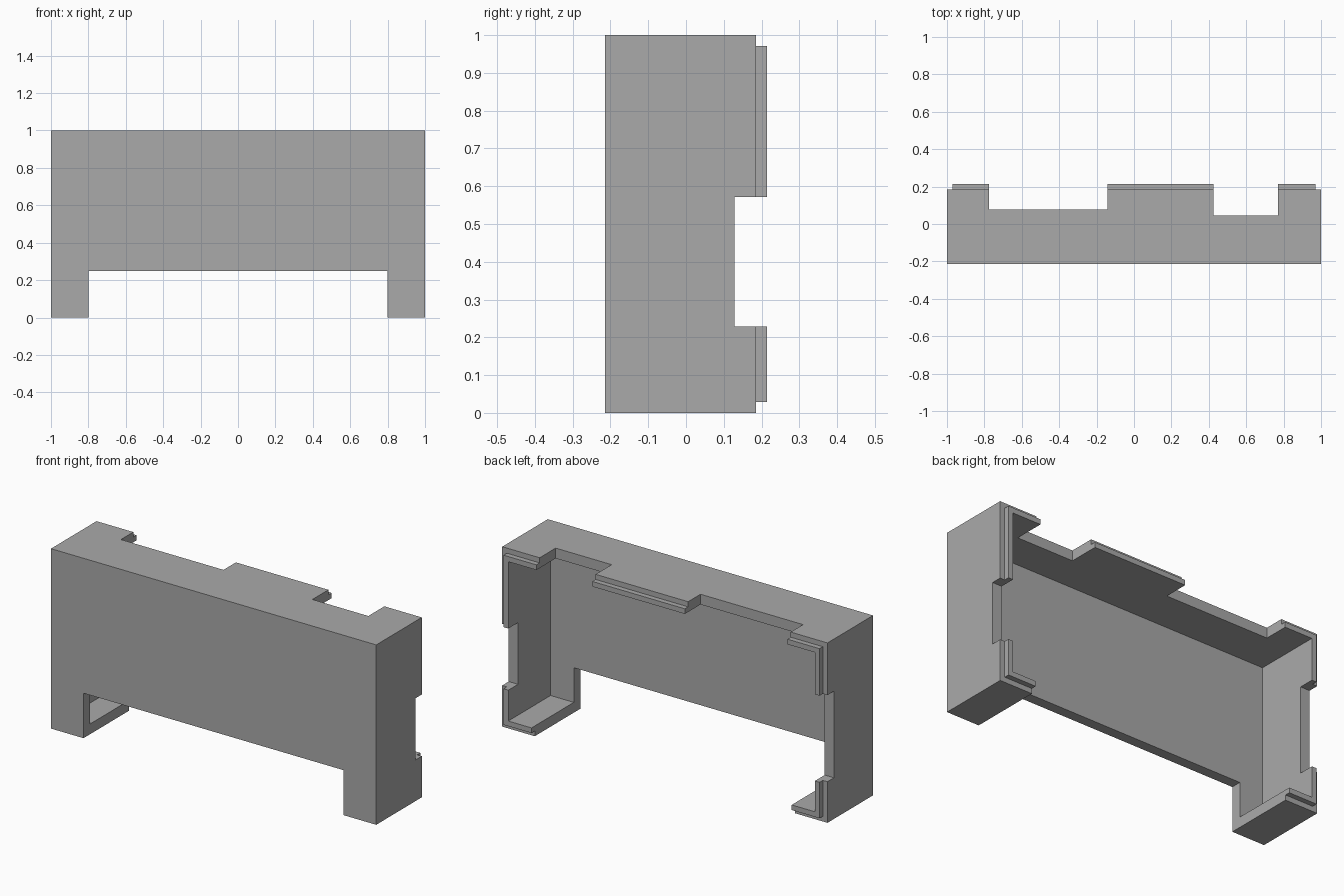
import bpy

if "Cube" in bpy.data.objects:
    bpy.data.objects.remove(bpy.data.objects["Cube"], do_unlink=True)

UNIT = 2 / 70              # one lip width; walls are two of these
WALL = 2 * UNIT
FRONT, BACK, LIP = -0.2143, 0.1857, 0.2143

grey = bpy.data.materials.new("plain_grey")
grey.use_nodes = True
grey.diffuse_color = (0.4, 0.4, 0.4, 1)
grey.node_tree.nodes["Principled BSDF"].inputs["Base Color"].default_value = (0.4, 0.4, 0.4, 1)


def box(name, x, y, z):
    """Box from (low, high) ranges on each axis."""
    spans = (x, y, z)
    bpy.ops.mesh.primitive_cube_add(size=1, location=[(a + b) / 2 for a, b in spans])
    ob = bpy.context.object
    ob.name = name
    ob.scale = [b - a for a, b in spans]
    bpy.ops.object.transform_apply(location=False, rotation=False, scale=True)
    ob.data.materials.append(grey)
    return ob


def combine(target, tool, operation):
    """Apply a boolean to the target and drop the tool."""
    mod = target.modifiers.new(operation, "BOOLEAN")
    mod.operation, mod.object, mod.solver = operation, tool, "EXACT"
    tool.hide_render = True
    bpy.context.view_layer.objects.active = target
    bpy.ops.object.modifier_apply(modifier=mod.name)
    bpy.data.objects.remove(tool, do_unlink=True)


# Outer case with a narrower rim that steps out at the back
case = box("case_shell", (-1, 1), (FRONT, BACK), (0, 1))
rim = box("back_rim", (-1 + UNIT, 1 - UNIT), (0, LIP), (UNIT, 1 - UNIT))
combine(case, rim, "UNION")

cutters = [
    # hollow inside, open at the back
    ("cavity", (-1 + WALL, 1 - WALL), (FRONT + WALL, 1), (WALL, 1 - WALL)),
    # gap between the feet
    ("foot_gap", (-0.8, 0.8), (-1, 1), (-1, 0.25)),
    # notches in the top wall
    ("right_top_notch", (-0.774, -0.143), (0.077, 1), (0.9, 1.1)),
    ("left_top_notch", (0.426, 0.77), (0.045, 1), (0.9, 1.1)),
    # notches in the side walls
    ("right_side_notch", (-1.1, -0.9), (0.1286, 1), (0.2286, 0.71)),
    ("left_side_notch", (0.9, 1.1), (0.1286, 1), (0.2286, 0.5714)),
]
for cutter in cutters:
    combine(case, box(*cutter), "DIFFERENCE")
